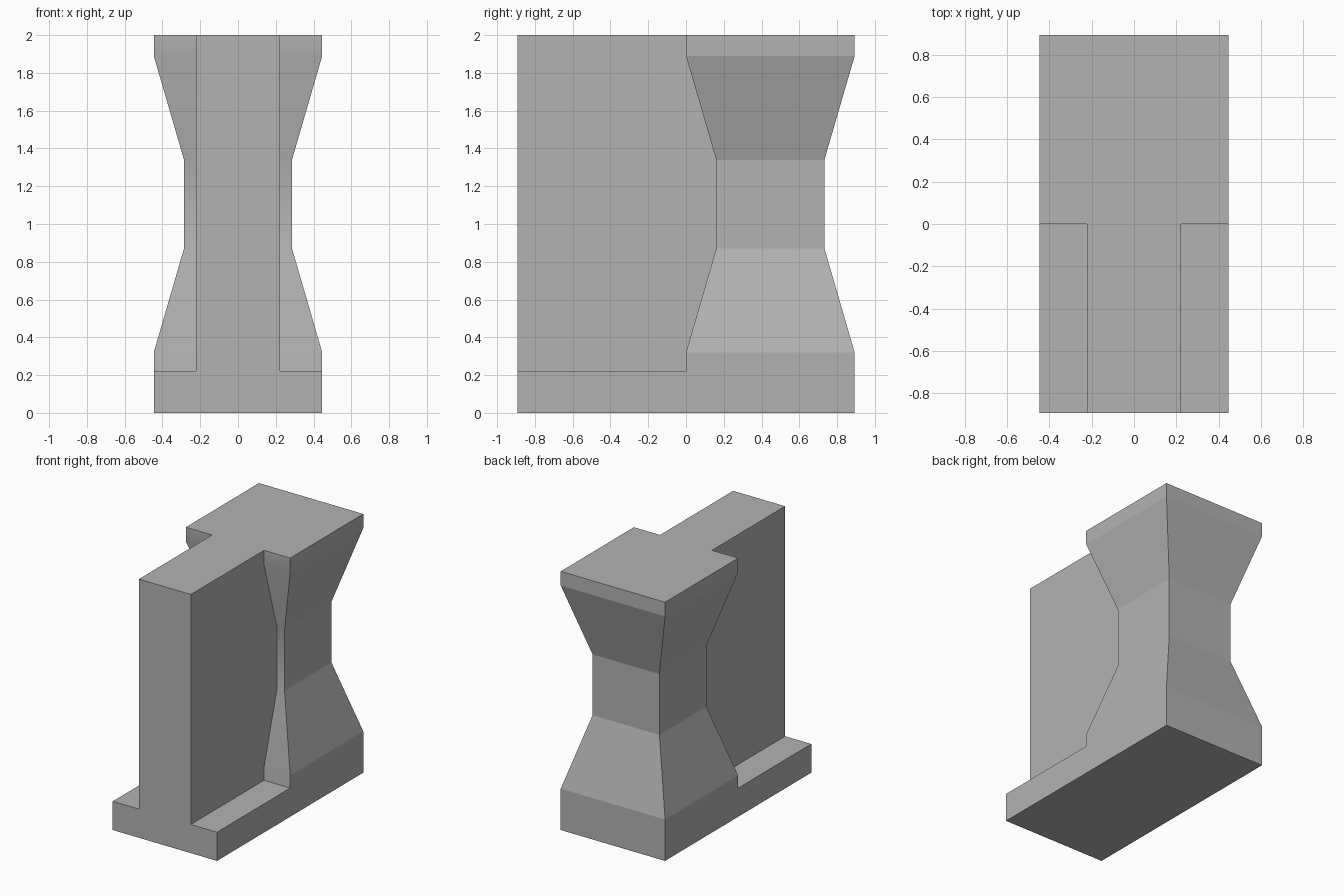
import bpy
import bmesh

cube = bpy.data.objects.get("Cube")
if cube:
    bpy.data.objects.remove(cube, do_unlink=True)

# Single plain grey
grey = bpy.data.materials.new("plain_grey")
grey.use_nodes = True
colour = (0.45, 0.45, 0.45, 1)
grey.diffuse_color = colour
grey.node_tree.nodes["Principled BSDF"].inputs["Base Color"].default_value = colour

HALF = 0.446      # half width of the base and the pillar ends
FRONT = -0.893    # front of the base
WALL = 0.222      # half width of the wall, and height of the base
# Pillar outline: height and inset from the full footprint
PROFILE = [(0, 0), (0.32, 0), (0.87, 0.16), (1.34, 0.16), (1.89, 0), (2, 0)]


def loft(name, rings):
    """Join matching rings of points with side faces and cap both ends."""
    bm = bmesh.new()
    loops = [[bm.verts.new(p) for p in ring] for ring in rings]
    count = len(loops[0])
    for low, high in zip(loops, loops[1:]):
        for i in range(count):
            j = (i + 1) % count
            bm.faces.new((low[i], low[j], high[j], high[i]))
    bm.faces.new(loops[0][::-1])
    bm.faces.new(loops[-1])
    bmesh.ops.recalc_face_normals(bm, faces=bm.faces)
    mesh = bpy.data.meshes.new(name)
    bm.to_mesh(mesh)
    bm.free()
    mesh.materials.append(grey)
    obj = bpy.data.objects.new(name, mesh)
    bpy.context.collection.objects.link(obj)
    return obj


def rectangle(half, y0, y1, z):
    return [(-half, y0, z), (half, y0, z), (half, y1, z), (-half, y1, z)]


# Waisted square pillar at the back
pillar = loft("waisted_pillar",
              [rectangle(HALF - d, d, -FRONT - d, z) for z, d in PROFILE])
for face in pillar.data.polygons:
    face.use_smooth = face.normal.y < -0.5

# Low plinth in front of the pillar
loft("front_plinth", [rectangle(HALF, FRONT, 0, z) for z in (0, WALL)])

# Upright wall, its back edge following the pillar's front outline
outline = [(FRONT, WALL), (0, WALL)] + [(d, z) for z, d in PROFILE[1:]] + [(FRONT, 2)]
loft("upright_wall", [[(x, y, z) for y, z in outline] for x in (-WALL, WALL)])
